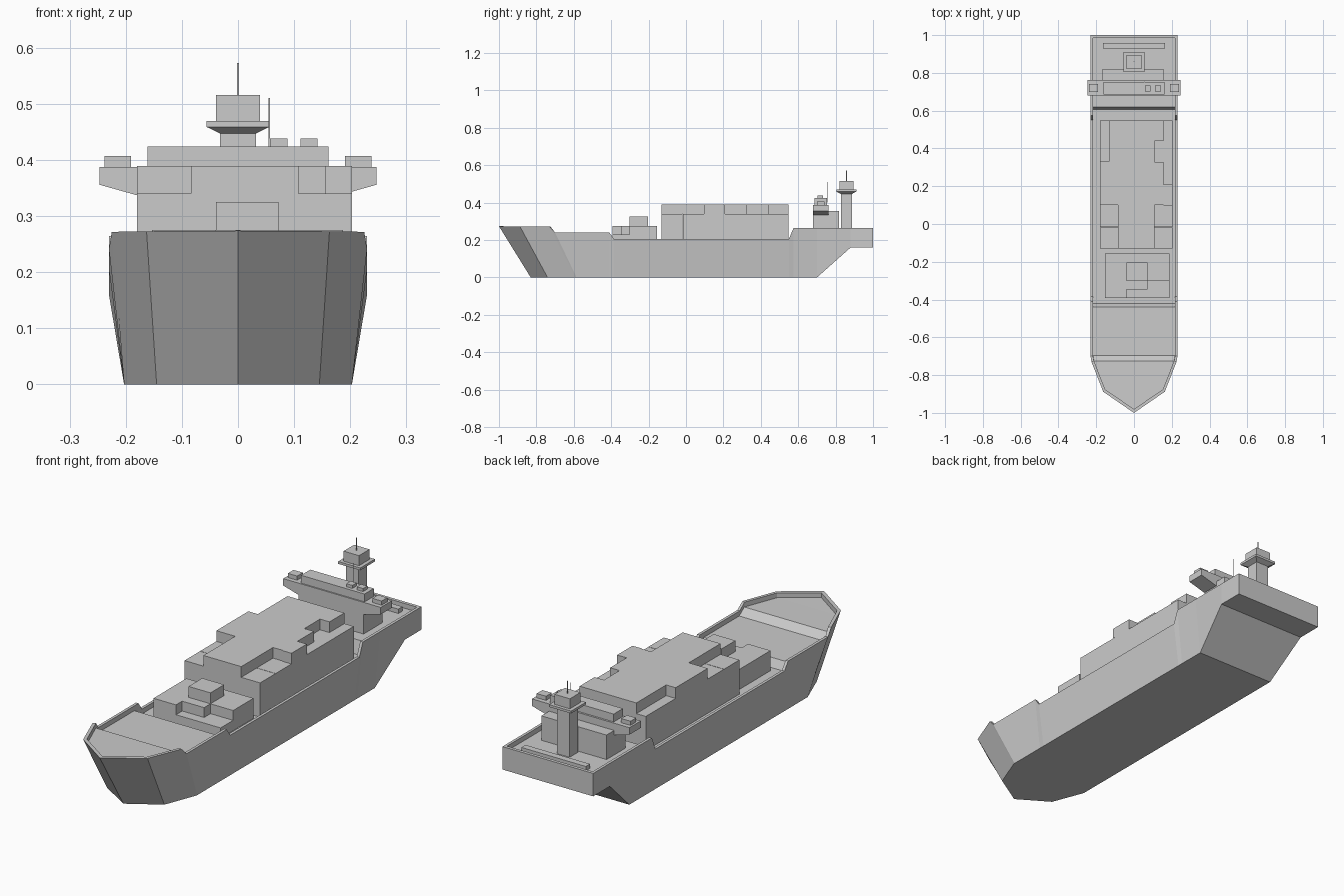
import bpy, bmesh


def finish(name, bm):
    bmesh.ops.remove_doubles(bm, verts=bm.verts, dist=1e-5)
    bmesh.ops.recalc_face_normals(bm, faces=bm.faces)
    me = bpy.data.meshes.new(name)
    bm.to_mesh(me)
    bm.free()
    ob = bpy.data.objects.new(name, me)
    bpy.context.collection.objects.link(ob)
    return ob


def boxes(name, *specs):
    """Each spec is x0, x1, y0, y1, z0, z1."""
    bm = bmesh.new()
    for x0, x1, y0, y1, z0, z1 in specs:
        vs = bmesh.ops.create_cube(bm, size=1)["verts"]
        for v in vs:
            v.co.x = x1 if v.co.x > 0 else x0
            v.co.y = y1 if v.co.y > 0 else y0
            v.co.z = z1 if v.co.z > 0 else z0
    me = bpy.data.meshes.new(name)
    bm.to_mesh(me)
    bm.free()
    ob = bpy.data.objects.new(name, me)
    bpy.context.collection.objects.link(ob)
    return ob


def prism(name, profile, y0, y1):
    """Extrude an x-z profile along y."""
    bm = bmesh.new()
    f = bm.faces.new([bm.verts.new((x, y0, z)) for x, z in profile])
    ext = bmesh.ops.extrude_face_region(bm, geom=[f])["geom"]
    for v in ext:
        if isinstance(v, bmesh.types.BMVert):
            v.co.y = y1
    return finish(name, bm)


# Hull: stations from bow to stern
# (rim x, rim y, rim z, keel x, keel y, keel z, inner x, inner y, deck y)
W, K, I = 0.23, 0.203, 0.217
stations = [
    (0, -1.0, 0.274, 0, -0.83, 0, 0, -0.98, -0.98),
    (0.163, -0.888, 0.273, 0.145, -0.74, 0, 0.152, -0.876, -0.876),
    (0.225, -0.73, 0.272, K, -0.59, 0, 0.212, -0.725, -0.725),
    (W, -0.70, 0.241, K, -0.585, 0, I, -0.70, -0.695),
    (W, -0.41, 0.241, K, -0.41, 0, I, -0.41, -0.44),
    (W, -0.385, 0.205, K, -0.385, 0, I, -0.385, -0.42),
    (W, 0.55, 0.205, K, 0.55, 0, I, 0.55, 0.605),
    (W, 0.575, 0.265, K, 0.575, 0, I, 0.575, 0.62),
    (W, 0.70, 0.265, K, 0.70, 0, I, 0.70, 0.70),
    (W, 0.88, 0.265, W, 0.88, 0.16, I, 0.88, 0.88),
    (W, 1.0, 0.265, W, 1.0, 0.16, I, 0.985, 0.985),
]
bm = bmesh.new()
rings = []
for rx, ry, rz, kx, ky, kz, ix, iy, dy in stations:
    half = [(kx, ky, kz), (rx, ry, rz), (ix, iy, rz), (ix, dy, rz - 0.022)]
    loop = half + [(-x, y, z) for x, y, z in reversed(half)]
    rings.append([bm.verts.new(p) for p in loop])
for a, b in zip(rings, rings[1:]):
    for i in range(8):
        j = (i + 1) % 8
        bm.faces.new((a[i], a[j], b[j], b[i]))
# transom and stern bulwark
s = rings[-1]
bm.faces.new((s[0], s[1], s[6], s[7]))
bm.faces.new((s[1], s[2], s[5], s[6]))
bm.faces.new((s[2], s[3], s[4], s[5]))
finish("hull", bm)

# Forward cargo stack
boxes("forward_cargo",
      (-0.153, 0.187, -0.393, -0.155, 0.18, 0.23),
      (-0.153, -0.039, -0.393, -0.155, 0.23, 0.275),
      (-0.039, 0.187, -0.302, -0.155, 0.23, 0.275),
      (-0.039, 0.072, -0.348, -0.302, 0.23, 0.275),
      (-0.039, 0.072, -0.302, -0.203, 0.275, 0.325))

# Main cargo: two full-width blocks below, stepped container columns on top
boxes("main_cargo_base",
      (-0.18, 0.203, -0.13, -0.019, 0.18, 0.34),
      (-0.18, 0.203, -0.017, 0.548, 0.18, 0.34))
x0, cw = -0.18, 0.0479
columns = [
    (0, 1, 0.10, 0.332), (1, 2, 0.10, 0.548), (2, 6, -0.13, 0.548),
    (6, 7, 0.10, 0.327), (6, 7, 0.44, 0.548), (7, 8, 0.097, 0.208),
]
boxes("main_cargo_top",
      *[(x0 + a * cw, x0 + b * cw, y0, y1, 0.34, 0.389) for a, b, y0, y1 in columns])

# Bridge house with overhanging wings
boxes("bridge_house", (-0.17, 0.16, 0.68, 0.818, 0.24, 0.355))
prism("bridge_wings",
      [(-0.165, 0.333), (0.165, 0.333), (0.247, 0.356), (0.247, 0.388),
       (-0.247, 0.388), (-0.247, 0.356)], 0.68, 0.762)
boxes("wheelhouse", (-0.161, 0.161, 0.686, 0.753, 0.388, 0.424))
boxes("wing_cabins", *[(s * 0.214 - 0.0235, s * 0.214 + 0.0235, 0.70, 0.741, 0.388, 0.407)
                       for s in (-1, 1)])
boxes("roof_lockers", *[(x, x + 0.031, 0.702, 0.733, 0.424, 0.438) for x in (0.057, 0.111)])
boxes("roof_antenna", (0.0548, 0.0572, 0.753, 0.7555, 0.40, 0.511))

# Funnel tower with flared platform
TY = 0.858
boxes("tower", (-0.032, 0.032, TY - 0.03, TY + 0.03, 0.24, 0.455))
bm = bmesh.new()
levels = [(0.031, 0.447), (0.056, 0.459), (0.056, 0.47)]
loops = [[bm.verts.new((sx * h, TY + sy * h * 0.95, z))
          for sx, sy in ((-1, -1), (1, -1), (1, 1), (-1, 1))] for h, z in levels]
for a, b in zip(loops, loops[1:]):
    for i in range(4):
        j = (i + 1) % 4
        bm.faces.new((a[i], a[j], b[j], b[i]))
bm.faces.new(loops[0])
bm.faces.new(loops[-1])
finish("tower_platform", bm)
boxes("tower_cabin", (-0.039, 0.039, TY - 0.038, TY + 0.038, 0.47, 0.516))
boxes("mast", (-0.0015, 0.0015, TY - 0.0015, TY + 0.0015, 0.516, 0.573))

# Stern mooring bar
boxes("stern_bar", (-0.163, 0.163, 0.928, 0.958, 0.24, 0.263))
